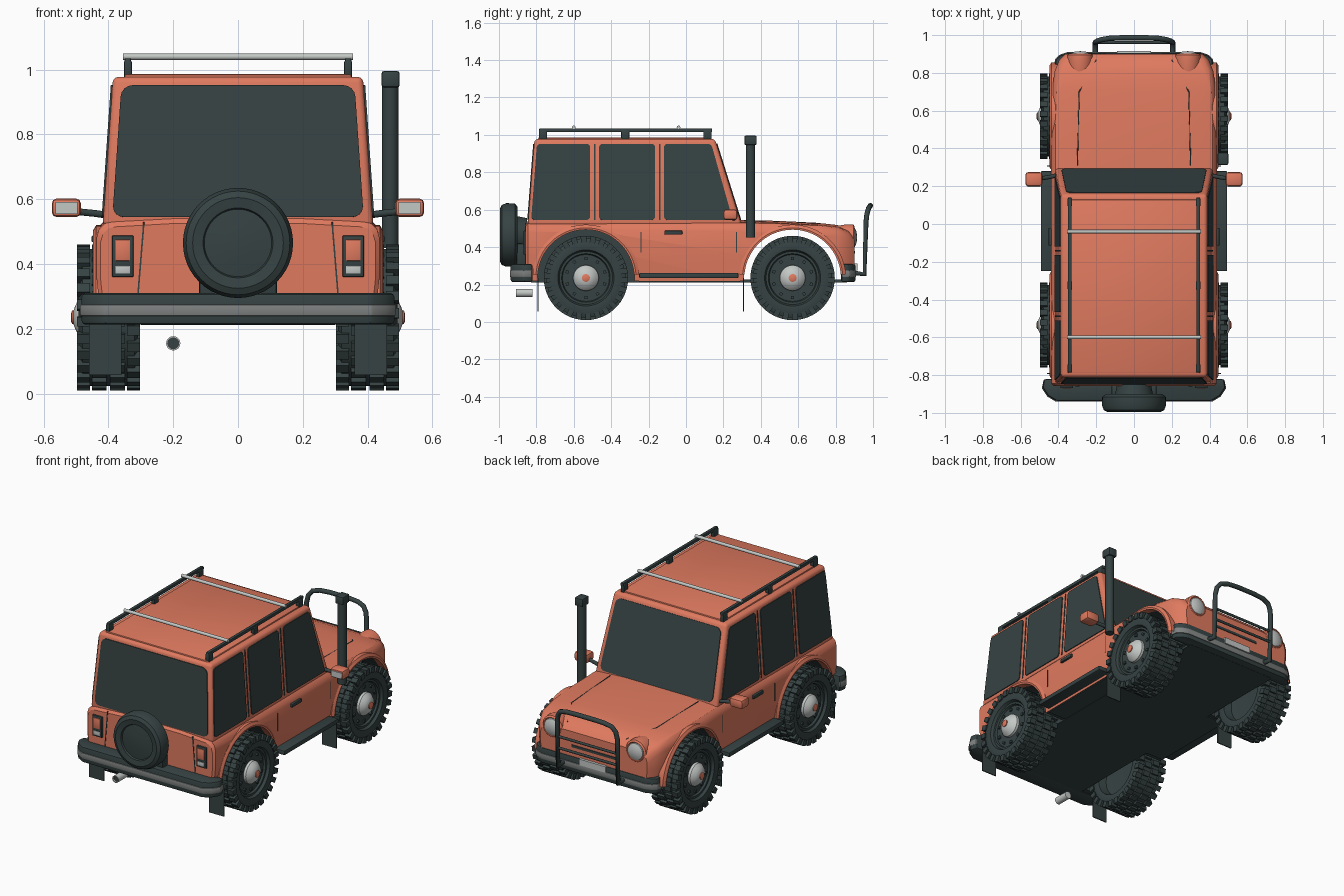
import bpy, bmesh, math
from mathutils import Matrix, Vector

if "Cube" in bpy.data.objects:
    bpy.data.objects.remove(bpy.data.objects["Cube"])


def material(name, rgb):
    m = bpy.data.materials.new(name)
    m.use_nodes = True
    m.diffuse_color = (*rgb, 1)
    m.node_tree.nodes["Principled BSDF"].inputs["Base Color"].default_value = (*rgb, 1)
    return m


PAINT = material("terracotta paint", (0.745, 0.195, 0.115))
DARK = material("dark rubber and glass", (0.037, 0.055, 0.055))
SILVER = material("light silver", (0.55, 0.58, 0.56))
GREY = material("mid grey", (0.21, 0.22, 0.22))
parts = []


def finish(name, bm, mat, bevel=0, segs=2):
    bmesh.ops.remove_doubles(bm, verts=bm.verts, dist=1e-5)
    bmesh.ops.recalc_face_normals(bm, faces=bm.faces)
    if bevel:
        edges = [e for e in bm.edges if e.is_manifold and e.calc_face_angle() > 0.5]
        bmesh.ops.bevel(bm, geom=edges, offset=bevel, segments=segs, affect='EDGES', profile=0.5)
    me = bpy.data.meshes.new(name)
    bm.to_mesh(me)
    bm.free()
    me.materials.append(mat)
    ob = bpy.data.objects.new(name, me)
    bpy.context.collection.objects.link(ob)
    parts.append(ob)
    return ob


def box(name, lo, hi, mat, bevel=0):
    bm = bmesh.new()
    lo, hi = Vector(lo), Vector(hi)
    size = Matrix.Diagonal((*(hi - lo), 1))
    bmesh.ops.create_cube(bm, size=1, matrix=Matrix.Translation((lo + hi) / 2) @ size)
    return finish(name, bm, mat, bevel)


def lathe(name, profile, at, turn, mat, angle=360, start=0, steps=40):
    """Spin (along, radius) points about x, then turn about z."""
    bm = bmesh.new()
    vs = [bm.verts.new((a, r * math.cos(start), r * math.sin(start))) for a, r in profile]
    es = [bm.edges.new(p) for p in zip(vs, vs[1:])]
    bmesh.ops.spin(bm, geom=vs + es, axis=(1, 0, 0), cent=(0, 0, 0),
                   angle=math.radians(angle), steps=steps)
    bm.transform(Matrix.Translation(at) @ Matrix.Rotation(math.radians(turn), 4, 'Z'))
    return finish(name, bm, mat)


def prism(name, plan, z0, z1, mat, bevel=0):
    """Half plan of (x, y) points mirrored in x and raised."""
    plan = plan + [(-x, y) for x, y in reversed(plan)]
    bm = bmesh.new()
    f = bm.faces.new([bm.verts.new((x, y, z0)) for x, y in plan])
    up = bmesh.ops.extrude_face_region(bm, geom=[f])["geom"]
    bmesh.ops.translate(bm, verts=[v for v in up if isinstance(v, bmesh.types.BMVert)], vec=(0, 0, z1 - z0))
    return finish(name, bm, mat, bevel)


def plate(name, corners, mat, radius=0.02, thick=0.005):
    """Thin rounded panel centred on the plane of its corners."""
    bm = bmesh.new()
    f = bm.faces.new([bm.verts.new(c) for c in corners])
    f.normal_update()
    n = f.normal.copy()
    if radius:
        bmesh.ops.bevel(bm, geom=list(bm.verts), offset=radius, segments=4, affect='VERTICES', profile=0.5)
    bmesh.ops.translate(bm, verts=bm.verts, vec=-n * thick)
    up = bmesh.ops.extrude_face_region(bm, geom=list(bm.faces))["geom"]
    bmesh.ops.translate(bm, verts=[v for v in up if isinstance(v, bmesh.types.BMVert)], vec=n * thick * 2)
    return finish(name, bm, mat)


def tube(name, pts, r, mat):
    cu = bpy.data.curves.new(name, 'CURVE')
    cu.dimensions, cu.bevel_depth, cu.bevel_resolution, cu.use_fill_caps = '3D', r, 3, True
    sp = cu.splines.new('POLY')
    sp.points.add(len(pts) - 1)
    for p, co in zip(sp.points, pts):
        p.co = (*co, 1)
    sp.use_smooth = True
    cu.materials.append(mat)
    ob = bpy.data.objects.new(name, cu)
    bpy.context.collection.objects.link(ob)


AXLE_Z, REAR, FRONT, ARCH = 0.235, -0.535, 0.57, 0.26

# Lower body: lofted sections (y, half width, top)
bm = bmesh.new()
rings = []
for y, w, t in [(-0.857, 0.425, 0.515), (-0.845, 0.437, 0.53), (0.28, 0.44, 0.535), (0.5, 0.44, 0.53),
                (0.7, 0.435, 0.52), (0.81, 0.42, 0.508), (0.87, 0.395, 0.485), (0.9, 0.365, 0.45)]:
    half = [(w - 0.015, 0.22), (w, 0.36), (w, t - 0.05), (w - 0.008, t - 0.022),
            (w - 0.025, t - 0.005), (w - 0.05, t), (0.2, t + 0.01)]
    ring = half + [(-x, z) for x, z in reversed(half)]
    rings.append([bm.verts.new((x, y, z)) for x, z in ring])
for a, b in zip(rings, rings[1:]):
    for i in range(len(a)):
        j = (i + 1) % len(a)
        bm.faces.new((a[i], a[j], b[j], b[i]))
bm.faces.new(rings[0])
bm.faces.new(rings[-1])
body = finish("lower_body", bm, PAINT)

# Wheel openings cut from the body
cutters = []
for x0, x1, y in [(-0.7, 0.7, FRONT), (0.3, 0.7, REAR), (-0.7, -0.3, REAR)]:
    c = lathe("arch_cutter", [(x0, 0), (x0, ARCH), (x1, ARCH), (x1, 0)], (0, y, AXLE_Z), 0, DARK, steps=56)
    c.hide_render = True
    parts.remove(c)
    cutters.append(c)
    mod = body.modifiers.new("opening", 'BOOLEAN')
    mod.operation, mod.solver, mod.object = 'DIFFERENCE', 'EXACT', c
bpy.context.view_layer.update()
cut = bpy.data.meshes.new_from_object(body.evaluated_get(bpy.context.evaluated_depsgraph_get()))
body.modifiers.clear()
body.data = cut
for c in cutters:
    bpy.data.objects.remove(c)
cut.materials.clear()
cut.materials.append(PAINT)
cut.materials.append(DARK)
for p in cut.polygons:
    c, n = p.center, p.normal
    in_arch = any(math.hypot(c.y - y, c.z - AXLE_Z) < ARCH + 0.003 for y in (REAR, FRONT))
    lining = in_arch and (abs(n.x) < 0.5 or abs(c.x) < 0.35)
    p.material_index = int(lining or (n.z < -0.9 and c.z < 0.24))

box("floor_pan", (-0.3, -0.83, 0.212), (0.3, 0.86, 0.226), DARK)
box("middle_floor", (-0.42, -0.25, 0.214), (0.42, 0.29, 0.224), DARK)

# Cabin: tapered box with slanted glass planes
Z0, Z1 = 0.53, 0.978


def slant(a, b, z):
    return a + (b - a) * (z - Z0) / (Z1 - Z0)


def side_x(z): return slant(0.417, 0.386, z)
def rear_y(z): return slant(-0.845, -0.81, z)
def front_y(z): return slant(0.295, 0.155, z)


bm = bmesh.new()
levels = [[bm.verts.new((sx * side_x(z), fy(z), z)) for sx, fy in
           ((-1, rear_y), (1, rear_y), (1, front_y), (-1, front_y))] for z in (0.515, Z1)]
bm.faces.new(levels[0])
bm.faces.new(levels[1])
for i in range(4):
    j = (i + 1) % 4
    bm.faces.new((levels[0][i], levels[0][j], levels[1][j], levels[1][i]))
finish("cabin", bm, PAINT, 0.018, 3)
prism("roof_crown", [(0.35, -0.79), (0.35, 0.13)], 0.97, 0.986, PAINT, 0.006)

# Windows
B, T = 0.545, 0.952
for name, fy, wb, wt in (("rear_window", rear_y, 0.388, 0.36), ("windscreen", front_y, 0.385, 0.358)):
    plate(name, [(-wb, fy(B), B), (wb, fy(B), B), (wt, fy(T), T), (-wt, fy(T), T)], DARK, 0.035)
for s, side in ((1, "left"), (-1, "right")):
    for i, (a, b, c, d) in enumerate([(-0.828, -0.512, -0.512, -0.797), (-0.465, -0.165, -0.165, -0.465),
                                      (-0.118, 0.25, 0.135, -0.118)]):
        plate(f"{side}_window_{i + 1}", [(s * side_x(B), a, B), (s * side_x(B), b, B),
                                         (s * side_x(T), c, T), (s * side_x(T), d, T)], DARK, 0.02)
    for y in (-0.488, -0.141):
        plate(f"{side}_pillar_seam", [(s * side_x(z), y + d, z) for d, z in
                                      ((-0.004, B), (0.004, B), (0.004, T), (-0.004, T))], DARK, 0, 0.003)


def wheel(label, x, y, turn):
    at = (x, y, AXLE_Z)
    lathe(label + "_tyre", [(0.06, 0), (0.06, 0.125), (0.072, 0.13), (0.072, 0.142), (0.088, 0.15), (0.092, 0.185),
                            (0.08, 0.212), (-0.08, 0.212), (-0.092, 0.185), (-0.088, 0.15), (-0.04, 0.14),
                            (-0.03, 0)], at, turn, DARK, steps=48)
    # Staggered tread blocks and rim bolts
    bm = bmesh.new()
    place = Matrix.Translation(at) @ Matrix.Rotation(math.radians(turn), 4, 'Z')

    def block(count, step, along, r, size):
        for k in range(count):
            spin = Matrix.Rotation((k + step) * math.tau / count, 4, 'X')
            bmesh.ops.create_cube(bm, size=1, matrix=place @ spin @ Matrix.Translation((along, 0, r))
                                  @ Matrix.Diagonal((*size, 1)))
    for s in (-1, 1):
        block(26, 0.25 * s, s * 0.077, 0.207, (0.04, 0.03, 0.036))
        block(26, 0.25 * s + 0.5, s * 0.028, 0.214, (0.045, 0.03, 0.022))
    block(10, 0, 0.062, 0.105, (0.014, 0.016, 0.016))
    finish(label + "_tread", bm, DARK)
    lathe(label + "_hub", [(0.05, 0.07), (0.075, 0.068), (0.096, 0.05), (0.107, 0.025), (0.109, 0)],
          at, turn, SILVER, steps=28)
    lathe(label + "_cap", [(0.1, 0.021), (0.112, 0.021), (0.115, 0.014), (0.115, 0)], at, turn, PAINT, steps=20)


# Running gear and everything paired left and right
for s, side in ((1, "left"), (-1, "right")):
    for end, y, flap in (("rear", REAR, -0.795), ("front", FRONT, 0.305)):
        wheel(f"{side}_{end}_wheel", s * 0.4, y, 0 if s > 0 else 180)
        lathe(f"{side}_{end}_arch", [(s * 0.405, 0.258), (s * 0.446, 0.258), (s * 0.448, 0.268), (s * 0.438, 0.285),
                                     (s * 0.405, 0.285)], (0, y, AXLE_Z), 0, PAINT, 172, math.radians(4))
        box(f"{side}_{end}_mudflap", (s * 0.41 - 0.05, flap, 0.057), (s * 0.41 + 0.05, flap + 0.006, 0.235), DARK)
    box(side + "_running_board", (s * 0.455 - 0.038, -0.25, 0.234), (s * 0.455 + 0.038, 0.28, 0.262), DARK, 0.006)
    box(side + "_door_handle", (s * 0.44 - 0.012, -0.115, 0.467), (s * 0.44 + 0.012, -0.02, 0.488), DARK, 0.004)
    for y in (0.27, -0.24):
        plate(side + "_door_seam", [(s * 0.439, y - 0.002, 0.37), (s * 0.439, y + 0.002, 0.37),
                                    (s * 0.439, y + 0.002, 0.48), (s * 0.439, y - 0.002, 0.48)], DARK, 0, 0.002)
    # Mirrors
    tube(side + "_mirror_arm", [(s * 0.4, 0.26, 0.55), (s * 0.44, 0.25, 0.556), (s * 0.5, 0.24, 0.562)], 0.011, DARK)
    box(side + "_mirror", (s * 0.53 - 0.045, 0.2, 0.545), (s * 0.53 + 0.045, 0.275, 0.602), PAINT, 0.015)
    box(side + "_mirror_glass", (s * 0.53 - 0.034, 0.197, 0.555), (s * 0.53 + 0.034, 0.205, 0.592), SILVER)
    # Tail lamps
    for name, half, lo, hi, y, mat in (("frame", 0.033, 0.36, 0.488, -0.868, DARK), ("red_lens", 0.023, 0.41, 0.475, -0.872, PAINT),
                                       ("clear_lens", 0.023, 0.37, 0.395, -0.872, SILVER)):
        box(f"{side}_lamp_{name}", (s * 0.356 - half, y, lo), (s * 0.356 + half, -0.85, hi), mat, 0.003)
    plate(side + "_tailgate_seam", [(s * 0.288, -0.857, 0.53), (s * 0.293, -0.857, 0.53),
                                    (s * 0.311, -0.857, 0.31), (s * 0.306, -0.857, 0.31)], DARK, 0, 0.003)
    # Headlamps
    at = (s * 0.285, 0, 0.452)
    lathe(side + "_headlamp_shell", [(0.8, 0.06), (0.86, 0.07), (0.895, 0.068), (0.902, 0.058), (0.895, 0.05)], at, 90, PAINT)
    lathe(side + "_headlamp_glass", [(0.885, 0.055), (0.903, 0.05), (0.912, 0.03), (0.915, 0)], at, 90, SILVER)
    tube(side + "_bonnet_seam", [(s * 0.3, 0.31, 0.54), (s * 0.29, 0.7, 0.525), (s * 0.2, 0.87, 0.495)], 0.003, DARK)
    # Roof rails
    box(side + "_roof_rail", (s * 0.34 - 0.01, -0.785, 1.015), (s * 0.34 + 0.01, 0.14, 1.035), DARK, 0.004)
    for y in (-0.765, -0.325, 0.115):
        box(side + "_rail_foot", (s * 0.34 - 0.012, y - 0.022, 0.972), (s * 0.34 + 0.012, y + 0.022, 1.028), DARK, 0.005)
for y in (-0.6, -0.04):
    tube("roof_crossbar", [(-0.355, y, 1.04), (0.355, y, 1.04)], 0.01, SILVER)

# Bumpers with grey strips
back = [(0.475, -0.82), (0.485, -0.865), (0.455, -0.91), (0.41, -0.937)]
nose = [(0.42, 0.83), (0.415, 0.87), (0.39, 0.892), (0.35, 0.906)]
for name, plan in (("rear", back), ("front", nose)):
    prism(name + "_bumper", plan, 0.213, 0.31, DARK, 0.012)
    grow = [(x + 0.003, y + math.copysign(0.004, y)) for x, y in plan]
    prism(name + "_bumper_strip", grow, 0.24, 0.275, GREY, 0.004)
box("number_plate", (-0.09, 0.9, 0.275), (0.09, 0.916, 0.312), SILVER)
box("grille_slot", (-0.15, 0.892, 0.365), (0.15, 0.904, 0.38), DARK)

# Front guard hoop
arc = [(0.205, 0.9, 0.262), (0.205, 0.955, 0.255), (0.205, 0.962, 0.53), (0.197, 0.967, 0.575),
       (0.175, 0.975, 0.605), (0.13, 0.983, 0.618), (0.06, 0.986, 0.622)]
tube("guard_hoop", arc + [(-x, y, z) for x, y, z in reversed(arc)], 0.014, DARK)
for z in (0.37, 0.44):
    tube("guard_crossbar", [(-0.205, 0.961, z), (0.205, 0.961, z)], 0.008, DARK)

# Spare wheel, exhaust and air intake
box("spare_bracket", (-0.12, -0.905, 0.3), (0.12, -0.85, 0.42), DARK, 0.008)
lathe("spare_wheel", [(0.85, 0.09), (0.9, 0.1), (0.9, 0.15), (0.915, 0.168), (0.96, 0.17), (0.985, 0.16), (0.995, 0.14),
                      (0.99, 0.108), (0.98, 0.104), (0.986, 0.05), (0.988, 0)], (0, 0, 0.465), -90, DARK, steps=48)
lathe("exhaust_pipe", [(0.82, 0), (0.82, 0.022), (0.91, 0.022), (0.91, 0.017), (0.84, 0.017)], (-0.2, 0, 0.155), -90, SILVER, steps=20)
lathe("exhaust_bore", [(0.9, 0.018), (0.9, 0)], (-0.2, 0, 0.155), -90, DARK, steps=20)
tube("intake_pipe", [(0.47, 0.345, 0.45), (0.47, 0.345, 0.96)], 0.026, DARK)
box("intake_head", (0.443, 0.312, 0.945), (0.499, 0.378, 0.996), DARK, 0.008)

# Smooth rounded surfaces, keeping hard edges
bpy.ops.object.select_all(action='DESELECT')
for ob in parts:
    ob.select_set(True)
bpy.context.view_layer.objects.active = body
bpy.ops.object.shade_smooth_by_angle(angle=math.radians(32))
